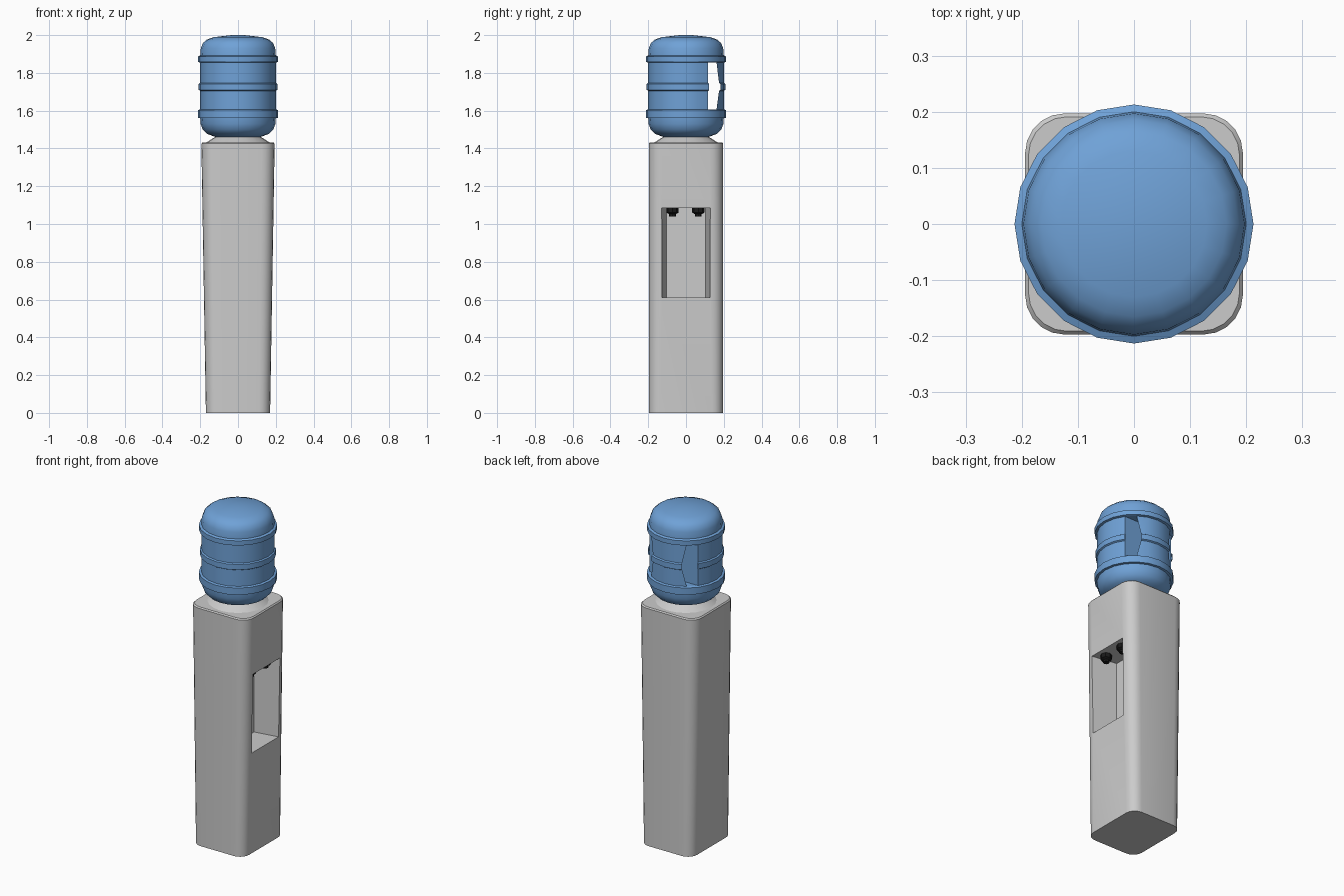
import bpy, bmesh
from math import sin, cos, pi, radians

if "Cube" in bpy.data.objects:
    bpy.data.objects.remove(bpy.data.objects["Cube"])


def finish(name, bm, color=None, angle=30):
    bmesh.ops.recalc_face_normals(bm, faces=bm.faces)
    me = bpy.data.meshes.new(name)
    bm.to_mesh(me)
    bm.free()
    ob = bpy.data.objects.new(name, me)
    bpy.context.collection.objects.link(ob)
    if color:
        mat = bpy.data.materials.get(color[0]) or bpy.data.materials.new(color[0])
        mat.diffuse_color = color[1]
        mat.use_nodes = True
        mat.node_tree.nodes["Principled BSDF"].inputs["Base Color"].default_value = mat.diffuse_color
        me.materials.append(mat)
    smooth(ob, angle)
    return ob


def smooth(ob, angle=30):
    bpy.ops.object.select_all(action='DESELECT')
    ob.select_set(True)
    bpy.context.view_layer.objects.active = ob
    bpy.ops.object.shade_smooth_by_angle(angle=radians(angle))


def loft(bm, loops, caps=True, skip=lambda j, i: False):
    rings = [[bm.verts.new(p) for p in loop] for loop in loops]
    n = len(rings[0])
    for j in range(len(rings) - 1):
        for i in range(n):
            if not skip(j, i):
                k = (i + 1) % n
                bm.faces.new((rings[j][i], rings[j][k], rings[j + 1][k], rings[j + 1][i]))
    if caps:
        bm.faces.new(rings[0][::-1])
        bm.faces.new(rings[-1])
    return rings


def rounded_rect(hx, hy, r, z, seg=5):
    pts = []
    for q, (sx, sy) in enumerate([(1, 1), (-1, 1), (-1, -1), (1, -1)]):
        for s in range(seg + 1):
            a = (q + s / seg) * pi / 2
            pts.append((sx * (hx - r) + r * cos(a), sy * (hy - r) + r * sin(a), z))
    return pts


def circle(r, z, n=20, cx=0, cy=0):
    return [(cx + r * cos(2 * pi * i / n), cy + r * sin(2 * pi * i / n), z) for i in range(n)]


BLUE = ("bottle_blue", (0.16, 0.36, 0.68, 1))
BLACK = ("tap_black", (0.01, 0.01, 0.01, 1))

# Tapered cabinet with rounded corners
bm = bmesh.new()
loft(bm, [rounded_rect(0.17, 0.197, 0.06, 0), rounded_rect(0.194, 0.197, 0.07, 1.425),
          rounded_rect(0.188, 0.191, 0.068, 1.432)])
cabinet = finish("cabinet", bm)

# Dispensing recess cut into the right side, narrowing towards its back
bm = bmesh.new()
loft(bm, [[(x, -w, 0.61), (x, w, 0.61), (x, w, 1.085), (x, -w, 1.085)]
          for x, w in ((0.035, 0.103), (0.215, 0.133))])
cutter = finish("recess_cutter", bm)
cutter.hide_render = True
mod = cabinet.modifiers.new("recess", 'BOOLEAN')
mod.operation = 'DIFFERENCE'
mod.solver = 'EXACT'
mod.object = cutter
bpy.context.view_layer.objects.active = cabinet
bpy.ops.object.modifier_apply(modifier=mod.name)
bpy.data.objects.remove(cutter)
smooth(cabinet)

# Two taps hanging from the recess ceiling
for name, y in (("cold_tap", -0.072), ("hot_tap", 0.065)):
    bm = bmesh.new()
    loft(bm, [circle(r, z, 8, 0.135, y) for r, z in
              ((0.018, 1.04), (0.018, 1.052), (0.032, 1.06), (0.032, 1.088))])
    finish(name, bm, BLACK)

# Sloped collar that carries the bottle
bm = bmesh.new()
loft(bm, [circle(0.17, 1.43), circle(0.115, 1.465)])
finish("collar", bm)

# Bottle: 20-sided lathe with ribs; open either side of the rear grip
profile = [(0.118, 1.46), (0.165, 1.478), (0.187, 1.50), (0.198, 1.53), (0.2, 1.56),
           (0.213, 1.562), (0.213, 1.603), (0.2, 1.607),
           (0.2, 1.705), (0.208, 1.71), (0.208, 1.742), (0.2, 1.747),
           (0.2, 1.855), (0.213, 1.858), (0.213, 1.886), (0.2, 1.892),
           (0.197, 1.93), (0.186, 1.958), (0.165, 1.976), (0.13, 1.989), (0.033, 2.0)]
LOW, HIGH = 7, 12
bm = bmesh.new()
rings = loft(bm, [circle(r, z) for r, z in profile],
             skip=lambda j, i: LOW <= j < HIGH and i in (2, 7))
# The grip is narrower at its middle
for j in range(LOW + 1, HIGH):
    for i, deg in ((3, 61), (7, 119)):
        r = profile[j][0]
        rings[j][i].co.x, rings[j][i].co.y = r * cos(radians(deg)), r * sin(radians(deg))
finish("bottle", bm, BLUE)

# Hollow behind the grip: flat back wall, floor and ceiling
bm = bmesh.new()
arcs = [[bm.verts.new(p) for p in circle(0.2, profile[j][1])[2:9]] for j in (LOW, HIGH)]
for arc in arcs:
    bm.faces.new(arc)
bm.faces.new((arcs[0][0], arcs[0][-1], arcs[1][-1], arcs[1][0]))
finish("grip_hollow", bm, BLUE)
